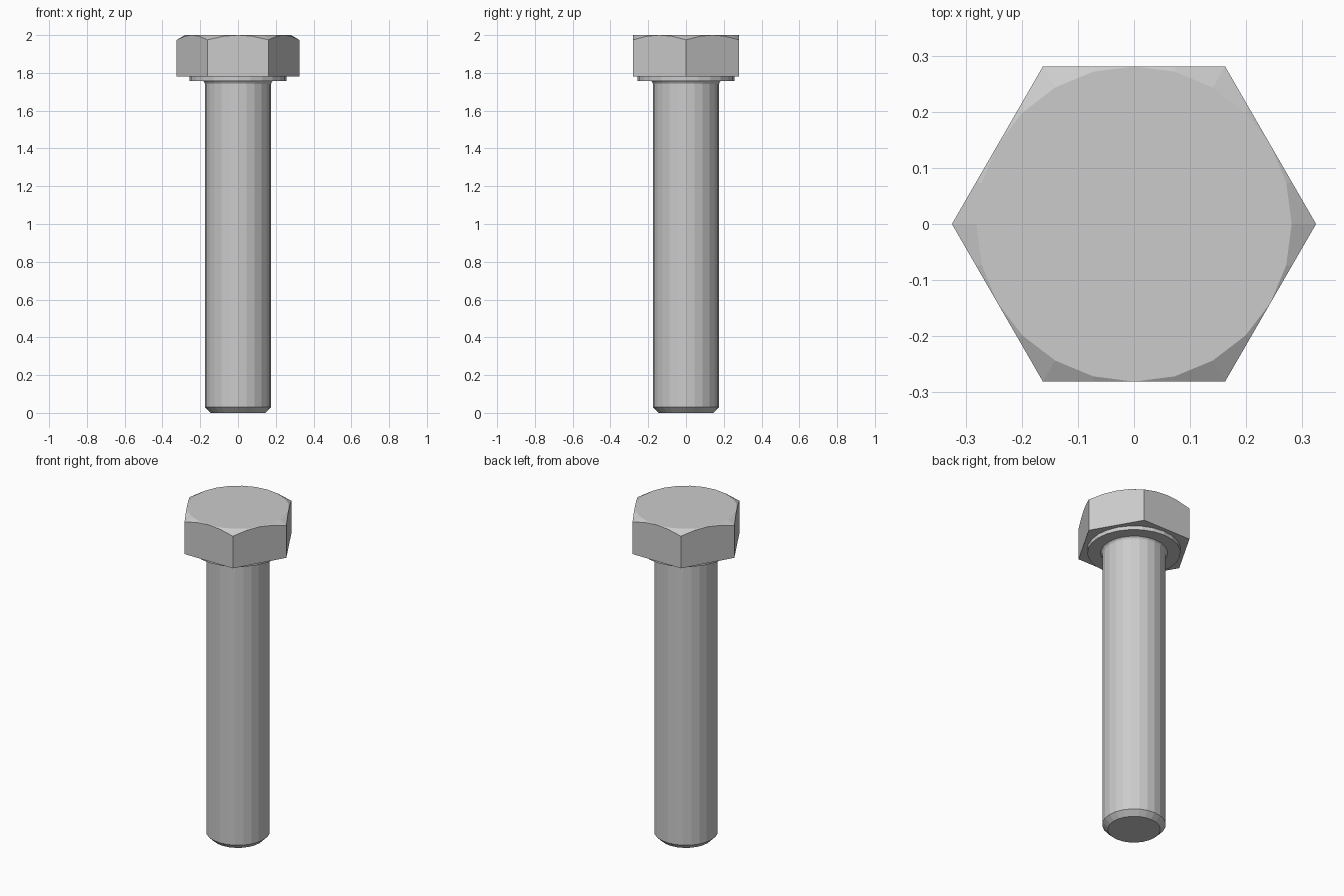
import bpy, bmesh
from math import cos, sin, tan, pi, radians

if "Cube" in bpy.data.objects:
    bpy.data.objects.remove(bpy.data.objects["Cube"])

N = 24             # sides of every round section
FLAT = 0.281       # half the distance across the flats
TOP, UNDER = 2.0, 1.78


def finish(bm, name):
    bmesh.ops.remove_doubles(bm, verts=bm.verts, dist=1e-5)
    bmesh.ops.recalc_face_normals(bm, faces=bm.faces)
    mesh = bpy.data.meshes.new(name)
    bm.to_mesh(mesh)
    bm.free()
    bpy.context.collection.objects.link(bpy.data.objects.new(name, mesh))


def ring(bm, r, z):
    return [bm.verts.new((r * cos(2 * pi * i / N), r * sin(2 * pi * i / N), z))
            for i in range(N)]


# Hex head: a conical chamfer meets the six flats in scalloped edges
bm = bmesh.new()
top = ring(bm, FLAT, TOP)
rim = []
for i in range(N):
    a = radians(360 / N * i)
    r = FLAT / cos(a % radians(60) - radians(30))
    rim.append(bm.verts.new((r * cos(a), r * sin(a),
                             TOP - (r - FLAT) * tan(radians(30)))))
base = [bm.verts.new((rim[k].co.x, rim[k].co.y, UNDER)) for k in range(0, N, 4)]
bm.faces.new(top)
bm.faces.new(base[::-1])
for i in range(N):
    j = (i + 1) % N
    bm.faces.new((top[i], rim[i], rim[j], top[j]))
for k in range(6):
    edge = [rim[(4 * k + s) % N] for s in range(5)]
    bm.faces.new([base[k], base[(k + 1) % 6]] + edge[::-1])
finish(bm, "hex_head")

# Shank with chamfered tip, small fillet under the head and washer face
profile = [(0.145, 0), (0.175, 0.03), (0.175, 1.742), (0.178, 1.75),
           (0.185, 1.757), (0.257, 1.757), (0.257, UNDER)]
bm = bmesh.new()
rings = [ring(bm, r, z) for r, z in profile]
bm.faces.new(rings[0][::-1])
for lo, hi in zip(rings, rings[1:]):
    for i in range(N):
        j = (i + 1) % N
        bm.faces.new((lo[i], lo[j], hi[j], hi[i]))
finish(bm, "shank_and_washer_face")
